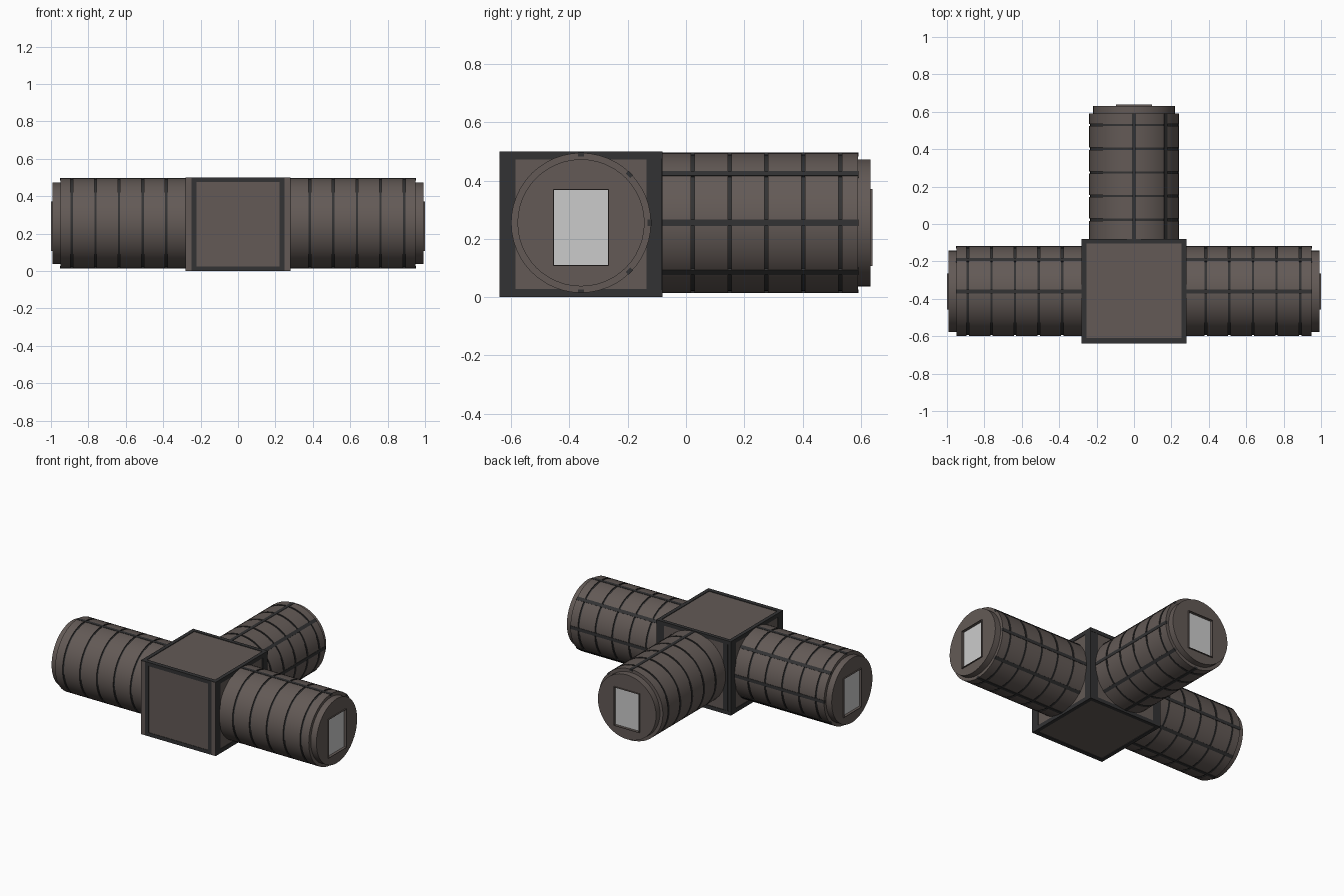
import bpy, bmesh
from math import sin, cos, pi, radians
from mathutils import Matrix, Vector

if "Cube" in bpy.data.objects:
    bpy.data.objects.remove(bpy.data.objects["Cube"])


def material(name, r, g, b):
    m = bpy.data.materials.new(name)
    m.diffuse_color = (r, g, b, 1)
    m.use_nodes = True
    m.node_tree.nodes["Principled BSDF"].inputs["Base Color"].default_value = m.diffuse_color
    return m


BROWN = material("brown_plating", 0.125, 0.102, 0.093)
DARK = material("dark_trim", 0.032, 0.032, 0.033)
LIGHT = material("light_door", 0.6, 0.6, 0.6)


def finish(name, bm, mats, matrix=Matrix(), smooth=False):
    bm.transform(matrix)
    bmesh.ops.recalc_face_normals(bm, faces=bm.faces)
    me = bpy.data.meshes.new(name)
    bm.to_mesh(me)
    bm.free()
    for m in mats:
        me.materials.append(m)
    ob = bpy.data.objects.new(name, me)
    bpy.context.collection.objects.link(ob)
    bpy.ops.object.select_all(action='DESELECT')
    ob.select_set(True)
    bpy.context.view_layer.objects.active = ob
    if smooth:
        bpy.ops.object.shade_smooth_by_angle(angle=radians(30))
    return ob


def add_box(bm, lo, hi, rot=Matrix()):
    lo, hi = Vector(lo), Vector(hi)
    mat = rot @ Matrix.Translation((lo + hi) / 2) @ Matrix.Diagonal((*(hi - lo), 1))
    return bmesh.ops.create_cube(bm, size=1, matrix=mat)['verts']


def lathe(profile, n=48):
    """Closed solid around local X; profile items are (x, radius, material of next band)."""
    bm = bmesh.new()
    rings = [[bm.verts.new((x, r * cos(2 * pi * i / n), r * sin(2 * pi * i / n)))
              for i in range(n)] for x, r, _ in profile]
    for k in range(len(rings) - 1):
        a, b = rings[k], rings[k + 1]
        for i in range(n):
            j = (i + 1) % n
            bm.faces.new((a[i], a[j], b[j], b[i])).material_index = profile[k][2]
    bm.faces.new(rings[0])
    bm.faces.new(rings[-1])
    return bm


# Arm layout: each arm is modelled along +X, seams on its +Y side
Y0, Z0, R = -0.36, 0.255, 0.24
place = Matrix.Translation((0, Y0, Z0))
swap = Matrix(((0, 1, 0, 0), (1, 0, 0, 0), (0, 0, 1, 0), (0, 0, 0, 1)))
ARMS = {"right": place,
        "left": place @ Matrix.Diagonal((-1, 1, 1, 1)),
        "back": place @ swap}

for side, mat in ARMS.items():
    # Plated tube with dark ring grooves
    profile = [(0.26, R, 0)]
    for i in range(5):
        x = 0.383 + i * 0.1265
        profile += [(x - 0.006, R, 1), (x - 0.006, R - 0.006, 1),
                    (x + 0.006, R - 0.006, 1), (x + 0.006, R, 0)]
    profile += [(0.95, R, 0)]
    finish(side + "_tube", lathe(profile), [BROWN, DARK], mat, True)

    # Lengthwise dark seams
    bm = bmesh.new()
    for a in range(-90, 91, 45):
        add_box(bm, (0.26, R - 0.012, -0.011), (0.951, R + 0.0015, 0.011),
                Matrix.Rotation(radians(a), 4, 'X'))
    finish(side + "_seams", bm, [DARK], mat)

    # Stepped end cap with a door opening cut into it
    cap = finish(side + "_end_cap", lathe([(0.93, 0.218, 0), (0.992, 0.218, 0)]),
                 [BROWN], mat, True)
    bm = bmesh.new()
    add_box(bm, (0.965, -0.094, -0.146), (1.1, 0.094, 0.114))
    cutter = finish("door_cutter", bm, [BROWN], mat)
    cutter.hide_render = True
    mod = cap.modifiers.new("opening", 'BOOLEAN')
    mod.operation, mod.object, mod.solver = 'DIFFERENCE', cutter, 'EXACT'
    bpy.context.view_layer.objects.active = cap
    bpy.ops.object.modifier_apply(modifier=mod.name)
    bpy.data.objects.remove(cutter)

    # Door: thin brown rim around a recessed light panel
    bm = bmesh.new()
    add_box(bm, (0.96, -0.096, -0.148), (1.0, 0.096, 0.116))
    bm.normal_update()
    front = max(bm.faces, key=lambda f: f.calc_center_median().x)
    bmesh.ops.inset_region(bm, faces=[front], thickness=0.005)
    walls = bmesh.ops.extrude_face_region(bm, geom=[front])['geom']
    bmesh.ops.translate(bm, verts=[v for v in walls if isinstance(v, bmesh.types.BMVert)],
                        vec=(-0.018, 0, 0))
    if front.is_valid:
        bm.faces.remove(front)
    for f in bm.faces:
        c = f.calc_center_median()
        inner = abs(c.y) < 0.0915 and -0.1435 < c.z < 0.1115
        if inner and 0.98 < c.x < 0.9995:
            f.material_index = 1
    finish(side + "_door", bm, [BROWN, LIGHT], mat)

# Hub: brown core with a dark edge frame
X, YA, YB, H = 0.28, -0.64, -0.08, 0.5
E = 0.004
bm = bmesh.new()
add_box(bm, (-X + E, YA + E, E), (X - E, YB - E, H - E))
finish("hub_core", bm, [BROWN])

bm = bmesh.new()
for s in (-1, 1):
    xa, xb = sorted((s * X, s * (X - 0.025)))
    for za, zb in ((0, 0.028), (H - 0.028, H)):
        add_box(bm, (xa, YA + 0.03, za), (xb, YB - 0.025, zb))
    xa, xb = sorted((s * X, s * (X - 0.028)))
    for ya, yb in ((YA, YA + 0.057), (YB - 0.057, YB)):
        add_box(bm, (xa, ya + E / 2, 0.02), (xb, yb - E / 2, H - 0.02))
for za, zb in ((0, 0.025), (H - 0.025, H)):
    for ya, yb in ((YA + 0.001, YA + 0.03), (YB - 0.025, YB)):
        add_box(bm, (-X, ya, za), (X, yb, zb))
# Inner uprights of the front and back frames
for s in (-1, 1):
    xa, xb = sorted((s * 0.222, s * 0.256))
    for ya, yb in ((YA + 0.001, YA + 0.02), (YB - 0.02, YB - 0.001)):
        add_box(bm, (xa, ya, 0.02), (xb, yb, H - 0.02))
finish("hub_frame", bm, [DARK])

# Brown facing strips on the outer front corners
bm = bmesh.new()
for s in (-1, 1):
    xa, xb = sorted((s * 0.248, s * (X - 0.001)))
    add_box(bm, (xa, YA, 0.003), (xb, YA + 0.004, H - 0.003))
finish("hub_corner_facings", bm, [BROWN])
